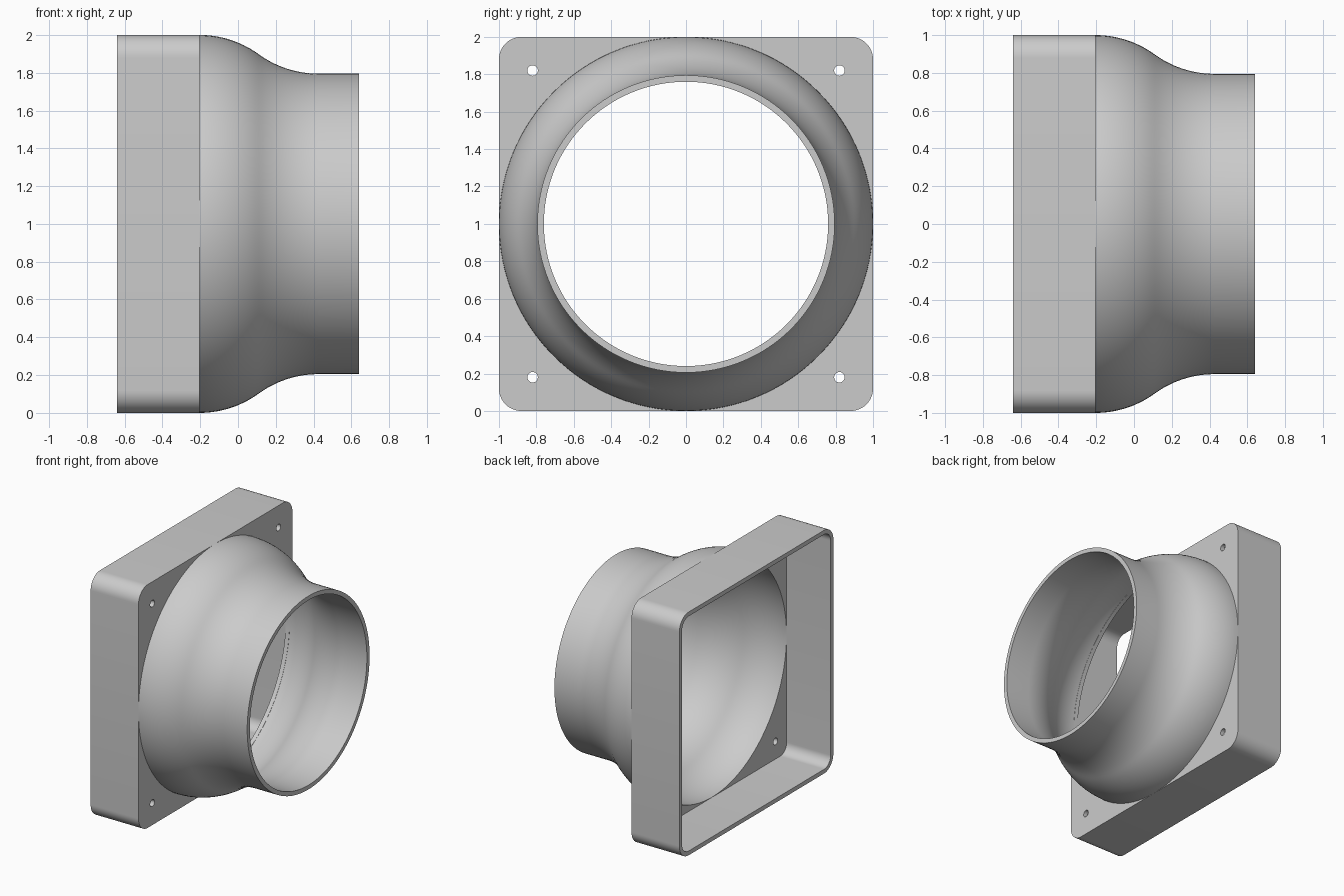
import bpy, bmesh, math

cube = bpy.data.objects.get("Cube")
if cube:
    bpy.data.objects.remove(cube, do_unlink=True)

BACK, PLATE, FRONT, END = -0.64, -0.24, -0.205, 0.64
WALL = 0.035
MID = 1.0           # height of the duct axis
SEGS = 128

grey = bpy.data.materials.new("plain grey")
grey.use_nodes = True
grey.diffuse_color = (0.6, 0.6, 0.6, 1)
grey.node_tree.nodes["Principled BSDF"].inputs["Base Color"].default_value = (0.6, 0.6, 0.6, 1)


def circle(r, cy=0, cz=0, n=SEGS):
    return [(cy + r * math.cos(math.tau * i / n), cz + r * math.sin(math.tau * i / n))
            for i in range(n)]


def rounded_square(half, r, n=12):
    pts = []
    for k, (sy, sz) in enumerate([(1, 1), (-1, 1), (-1, -1), (1, -1)]):
        for i in range(n + 1):
            a = math.pi / 2 * (k + i / n)
            pts.append((sy * (half - r) + r * math.cos(a), sz * (half - r) + r * math.sin(a)))
    return pts


def loop(bm, pts, x):
    return [bm.verts.new((x, y, z + MID)) for y, z in pts]


def wall(bm, a, b):
    for i in range(len(a)):
        j = (i + 1) % len(a)
        bm.faces.new((a[i], a[j], b[j], b[i]))


def fill(bm, loops):
    edges = []
    for vs in loops:
        for a, b in zip(vs, vs[1:] + vs[:1]):
            edges.append(bm.edges.get((a, b)) or bm.edges.new((a, b)))
    bmesh.ops.triangle_fill(bm, use_beauty=True, edges=edges, normal=(1, 0, 0))


def finish(bm, name):
    bmesh.ops.recalc_face_normals(bm, faces=bm.faces)
    mesh = bpy.data.meshes.new(name)
    bm.to_mesh(mesh)
    bm.free()
    mesh.materials.append(grey)
    obj = bpy.data.objects.new(name, mesh)
    bpy.context.collection.objects.link(obj)
    bpy.ops.object.select_all(action='DESELECT')
    obj.select_set(True)
    bpy.context.view_layer.objects.active = obj
    bpy.ops.object.shade_smooth_by_angle(angle=math.radians(30))


# Square flange: open box with a bored plate and four screw holes
bm = bmesh.new()
outer, inner = rounded_square(1, 0.12), rounded_square(1 - WALL, 0.12 - WALL)
openings = [circle(1 - WALL - 0.002)]
openings += [circle(0.028, y, z, 24) for y in (-0.82, 0.82) for z in (-0.82, 0.82)]
outer_back, outer_front = loop(bm, outer, BACK), loop(bm, outer, FRONT)
inner_back, inner_plate = loop(bm, inner, BACK), loop(bm, inner, PLATE)
holes_front = [loop(bm, p, FRONT) for p in openings]
holes_plate = [loop(bm, p, PLATE) for p in openings]
wall(bm, outer_back, outer_front)
wall(bm, inner_back, inner_plate)
for a, b in zip(holes_plate, holes_front):
    wall(bm, a, b)
fill(bm, [outer_back, inner_back])
fill(bm, [outer_front] + holes_front)
fill(bm, [inner_plate] + holes_plate)
finish(bm, "square_flange")

# Round reducer: two tangent arcs lead from the wide bore to the narrow collar
WIDE, NARROW, LENGTH = 1.0, 0.795, 0.63
half, drop = LENGTH / 2, (WIDE - NARROW) / 2
R = (half ** 2 + drop ** 2) / (2 * drop)
sweep = math.asin(half / R)


def profile(offset, n=14):
    r1, r2 = R - offset, R + offset
    pts = [(FRONT + r1 * math.sin(sweep * i / n), WIDE - R + r1 * math.cos(sweep * i / n))
           for i in range(n + 1)]
    for i in range(n - 1, -1, -1):
        a = sweep * i / n
        pts.append((FRONT + LENGTH - r2 * math.sin(a), NARROW + R - r2 * math.cos(a)))
    return pts + [(END, NARROW - offset)]


bm = bmesh.new()
section = profile(0) + profile(WALL)[::-1]
rings = [loop(bm, circle(r), x) for x, r in section]
for a, b in zip(rings, rings[1:] + rings[:1]):
    wall(bm, a, b)
finish(bm, "round_reducer")
